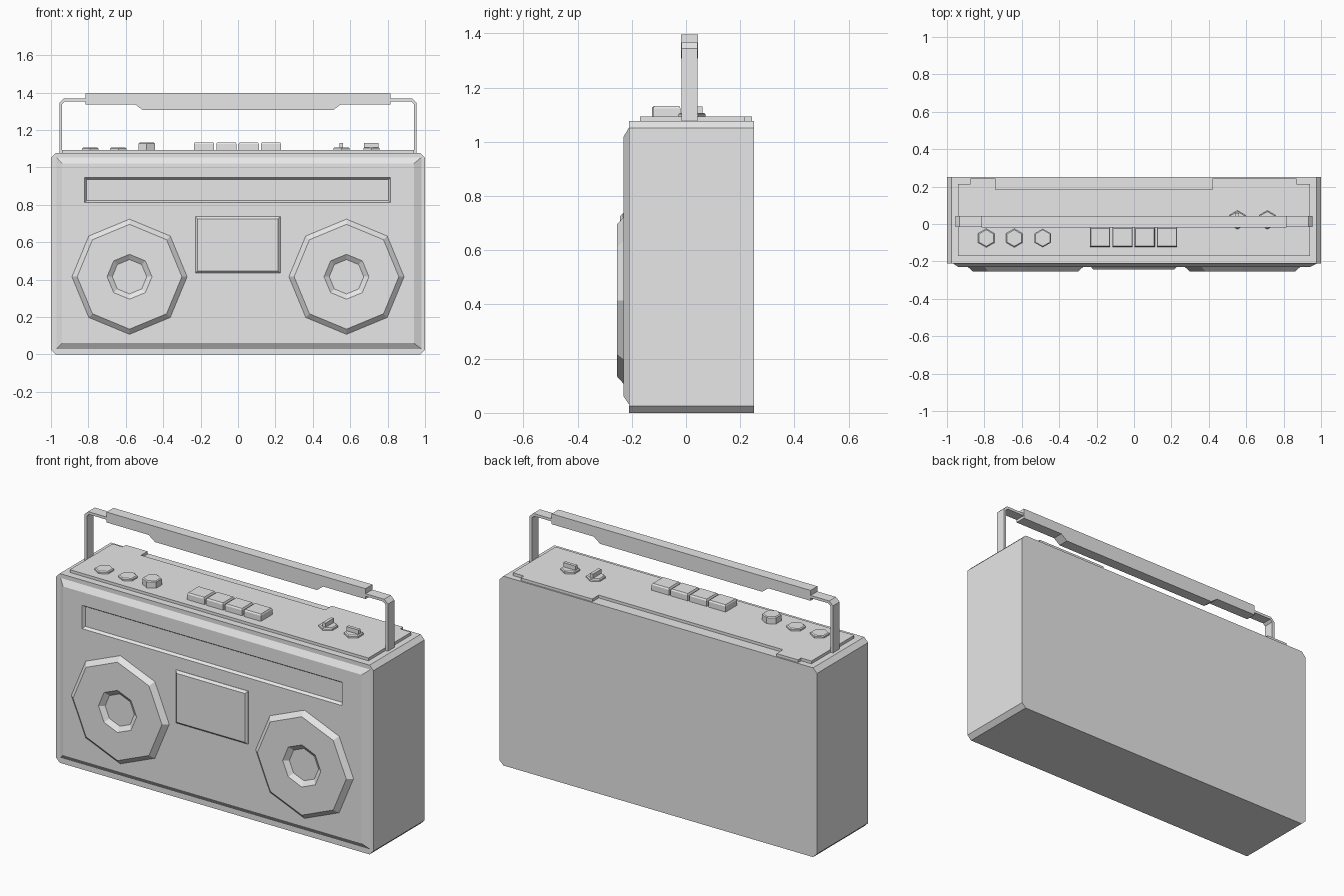
import bpy, bmesh, math

cube = bpy.data.objects.get("Cube")
if cube:
    bpy.data.objects.remove(cube)

grey = bpy.data.materials.new("light_grey")
grey.use_nodes = True
COLOUR = (0.8, 0.8, 0.8, 1)
grey.diffuse_color = COLOUR
grey.node_tree.nodes["Principled BSDF"].inputs["Base Color"].default_value = COLOUR


def loft(name, rings):
    """Join matching rings of points and cap both ends."""
    bm = bmesh.new()
    loops = [[bm.verts.new(p) for p in ring] for ring in rings]
    for a, b in zip(loops, loops[1:]):
        n = len(a)
        for i in range(n):
            j = (i + 1) % n
            bm.faces.new((a[i], a[j], b[j], b[i]))
    bm.faces.new(loops[0])
    bm.faces.new(loops[-1])
    bmesh.ops.recalc_face_normals(bm, faces=bm.faces)
    mesh = bpy.data.meshes.new(name)
    bm.to_mesh(mesh)
    bm.free()
    mesh.materials.append(grey)
    obj = bpy.data.objects.new(name, mesh)
    bpy.context.collection.objects.link(obj)
    return obj


def rect_xz(x0, x1, z0, z1, y):
    return [(x0, y, z0), (x1, y, z0), (x1, y, z1), (x0, y, z1)]


def rect_xy(x0, x1, y0, y1, z):
    return [(x0, y0, z), (x1, y0, z), (x1, y1, z), (x0, y1, z)]


def circle(n, radius, start=0.0):
    return [(radius * math.cos(start + math.tau * i / n),
             radius * math.sin(start + math.tau * i / n)) for i in range(n)]


def extrude_y(name, profile, y0, y1):
    return loft(name, [[(x, y, z) for x, z in profile] for y in (y0, y1)])


# Case with chamfered long edges
W, H, C = 1.0, 1.077, 0.025
case = [(-W + C, 0), (W - C, 0), (W, C), (W, H - C),
        (W - C, H), (-W + C, H), (-W, H - C), (-W, C)]
extrude_y("case", case, -0.21, 0.25)

# Raised front panel with sunken tuning window
loft("front_panel", [
    rect_xz(-0.97, 0.98, 0.03, 1.053, -0.205),
    rect_xz(-0.97, 0.98, 0.03, 1.053, -0.21),
    rect_xz(-0.94, 0.94, 0.06, 1.02, -0.23),
    rect_xz(-0.82, 0.815, 0.812, 0.945, -0.23),
    rect_xz(-0.81, 0.805, 0.822, 0.935, -0.215)])

# Cassette door
loft("cassette_door", [
    rect_xz(-0.228, 0.226, 0.435, 0.737, -0.225),
    rect_xz(-0.228, 0.226, 0.435, 0.737, -0.232),
    rect_xz(-0.216, 0.214, 0.447, 0.725, -0.244)])

# Octagonal speakers with sunken hubs
for side, sx in (("right", -0.58), ("left", 0.58)):
    steps = ((0.308, -0.225), (0.308, -0.23), (0.28, -0.255), (0.12, -0.255), (0.092, -0.235))
    loft(side + "_speaker", [[(sx + x, y, 0.415 + z) for x, z in circle(8, r)]
                             for r, y in steps])

# Top control plate with rear hinge tabs
plate = [(-0.94, -0.17), (0.94, -0.17), (0.94, 0.215), (0.87, 0.215), (0.87, 0.243),
         (0.42, 0.243), (0.42, 0.185), (-0.74, 0.185), (-0.74, 0.243),
         (-0.875, 0.243), (-0.875, 0.215), (-0.94, 0.215)]
TOP = 1.093
loft("top_plate", [[(x, y, z) for x, y in plate] for z in (H - 0.005, TOP)])


# Hexagonal knobs
def knob(name, cx, cy, top):
    steps = ((0.05, TOP - 0.005), (0.05, top - 0.005), (0.044, top))
    loft(name, [[(cx + x, cy + y, z) for x, y in circle(6, r, math.pi / 2)]
                for r, z in steps])


for i, (kx, top) in enumerate(((-0.79, 1.106), (-0.64, 1.106), (-0.488, 1.132))):
    knob(f"knob_{i + 1}", kx, -0.075, top)

# Rotary switches with grip bars
for i, (kx, hx, hy) in enumerate(((0.553, 0.009, 0.038), (0.713, 0.038, 0.009))):
    knob(f"switch_base_{i + 1}", kx, 0.022, 1.107)
    loft(f"switch_bar_{i + 1}", [rect_xy(kx - hx, kx + hx, 0.022 - hy, 0.022 + hy, z)
                                 for z in (1.1, 1.131)])

# Row of tape buttons
for i in range(4):
    x0 = -0.235 + 0.119 * i
    loft(f"tape_button_{i + 1}", [
        rect_xy(x0, x0 + 0.108, -0.122, -0.02, TOP - 0.005),
        rect_xy(x0, x0 + 0.108, -0.122, -0.02, 1.124),
        rect_xy(x0 + 0.004, x0 + 0.104, -0.117, -0.025, 1.132)])

# Carry handle: two bent straps and a thick grip
Y0, Y1 = -0.018, 0.044
for side, s in (("right", -1), ("left", 1)):
    strap = [(0.955, 1.07), (0.955, 1.345), (0.932, 1.367), (0.8, 1.367),
             (0.8, 1.352), (0.926, 1.352), (0.94, 1.339), (0.94, 1.07)]
    extrude_y(side + "_handle_strap", [(s * x, z) for x, z in strap], Y0 + 0.001, Y1 - 0.001)

half = [(0.51, 1.307), (0.55, 1.337), (0.815, 1.337), (0.815, 1.396)]
extrude_y("handle_grip", half + [(-x, z) for x, z in reversed(half)], Y0, Y1)
